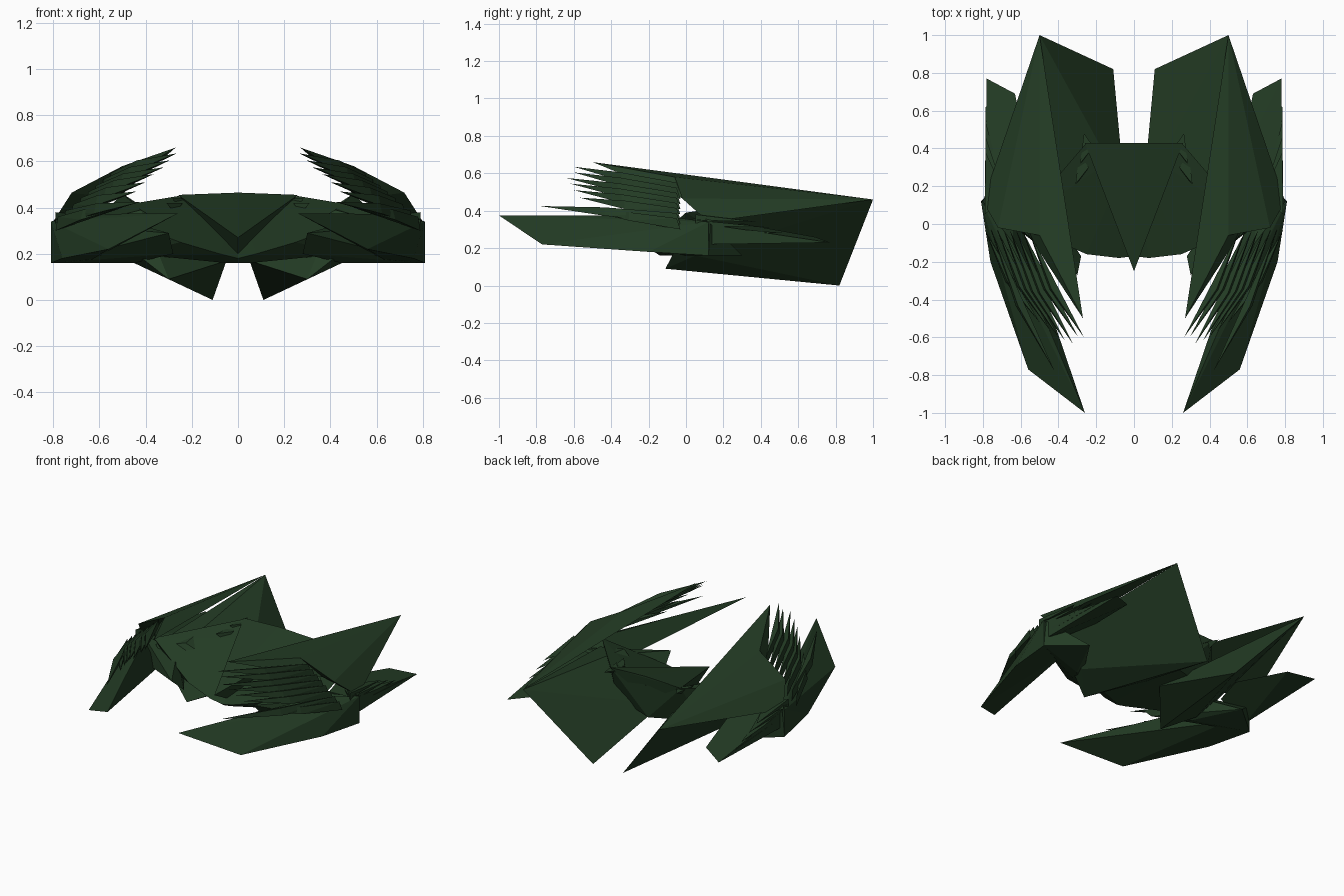
import bpy, bmesh
from mathutils import Vector

if "Cube" in bpy.data.objects:
    bpy.data.objects.remove(bpy.data.objects["Cube"])

green = bpy.data.materials.new("dark green")
green.diffuse_color = (0.017, 0.045, 0.018, 1)
green.use_nodes = True
green.node_tree.nodes["Principled BSDF"].inputs["Base Color"].default_value = green.diffuse_color


def finish(name, bm, mirror=True):
    """Turn a bmesh into a flat-shaded object, mirrored across x = 0."""
    bmesh.ops.recalc_face_normals(bm, faces=bm.faces)
    me = bpy.data.meshes.new(name)
    bm.to_mesh(me)
    bm.free()
    me.materials.append(green)
    ob = bpy.data.objects.new(name, me)
    bpy.context.collection.objects.link(ob)
    if mirror:
        mod = ob.modifiers.new("mirror", 'MIRROR')
        mod.use_mirror_merge = False
    return ob


def add_hull(bm, points):
    """Add a faceted solid spanning the given corner points."""
    vs = [bm.verts.new(p) for p in points]
    res = bmesh.ops.convex_hull(bm, input=vs, use_existing_faces=False)
    junk = {g for g in res["geom_interior"] + res["geom_unused"]
            if isinstance(g, bmesh.types.BMVert)}
    if junk:
        bmesh.ops.delete(bm, geom=list(junk), context='VERTS')


def hull(name, points, mirror=True):
    bm = bmesh.new()
    add_hull(bm, points)
    return finish(name, bm, mirror)


# Central body: wedge deck with a pointed nose
hull("deck", [(0, -.25, .27), (-.26, .43, .455), (.26, .43, .455),
              (0, .43, .465), (0, -.1, .19), (0, .4, .3)], False)
# Shoulders and belly reaching from the deck out to the wings
hull("shoulder", [(0, -.17, .18), (.08, -.18, .2), (.25, -.16, .25),
                  (.62, 0, .39), (.26, .42, .45), (0, .42, .4),
                  (0, .4, .18), (0, -.14, .16), (.05, -.12, .16),
                  (.45, 0, .2), (.3, .3, .2)])
# Small barbs at the rear corners of the deck
bm = bmesh.new()
for x, y, z in [(.265, .48, .44), (.29, .37, .42)]:
    add_hull(bm, [(x, y, z), (x - .05, y - .07, z), (x + .02, y - .16, z),
                  (x - .02, y - .12, z - .05)])
finish("deck_barb", bm)

# Tail keel: slanted fin down to the low rear point
TAIL = (.50, 1.0, .46)
hull("tail_keel", [TAIL, (.11, .82, 0), (.30, -.11, .09), (.05, .18, .17),
                   (.42, .05, .39), (.62, .02, .34), (.45, .05, .16)])

# Wing shell: thin roof of long facets fanning from the tail apex
bm = bmesh.new()
A, P1, P2, P3, P4, U = [bm.verts.new(p) for p in (
    TAIL, (.27, -.50, .66), (.50, -.06, .58), (.72, -.02, .465),
    (.80, .12, .34), (.61, .02, .45))]
for f in [(A, P1, P2), (A, P2, P3), (A, P3, P4), (A, U, P1),
          (A, P4, U), (P1, U, P2), (U, P3, P2), (U, P4, P3)]:
    bm.faces.new(f)
finish("wing_shell", bm)

# Feathers: stacked blades sweeping forward and inward
tips = [(.265, -.60, .635), (.295, -.60, .605), (.32, -.64, .575),
        (.365, -.62, .545), (.40, -.60, .51), (.44, -.57, .47),
        (.42, -.78, .425), (.50, -.52, .40)]
bm = bmesh.new()
for i, tip in enumerate(tips):
    t = i / (len(tips) - 1)
    tip = Vector(tip)
    outer = Vector((.55, -.05, .55)).lerp(Vector((.78, -.05, .36)), t)
    mid = outer.lerp(tip, .5) + Vector((.03, -.02, .012))
    add_hull(bm, [tip, outer, mid, mid - Vector((-.012, 0, .045)),
                  outer + Vector((.01, .02, -.06))])
finish("feathers", bm)

# Front pincer arm
hull("pincer_arm", [(.26, -1, .375), (.56, -.77, .22), (.44, -.58, .375),
                    (.76, -.2, .18), (.81, .12, .16), (.81, .12, .34),
                    (.64, -.1, .37), (.64, .12, .17)])
# Low base plate joining the pincer to the body
hull("pincer_base", [(.45, 0, .16), (.81, .12, .16), (.80, .13, .33),
                     (.45, 0, .33), (.60, .30, .16), (.30, -.27, .29),
                     (.28, -.17, .2)])

# Rear side fin with smaller spikes along its outer edge
hull("side_fin", [(.79, .1, .33), (.79, .1, .22), (.78, .77, .23),
                  (.63, .69, .26), (.55, .3, .33), (.60, .1, .32)])
bm = bmesh.new()
for i in range(4):
    y, z = .62 - .08 * i, .25 + .03 * i
    add_hull(bm, [(.785, y, z), (.79, .05, z + .04), (.79, .05, z + .01),
                  (.68, .15, z + .03)])
finish("side_spikes", bm)
